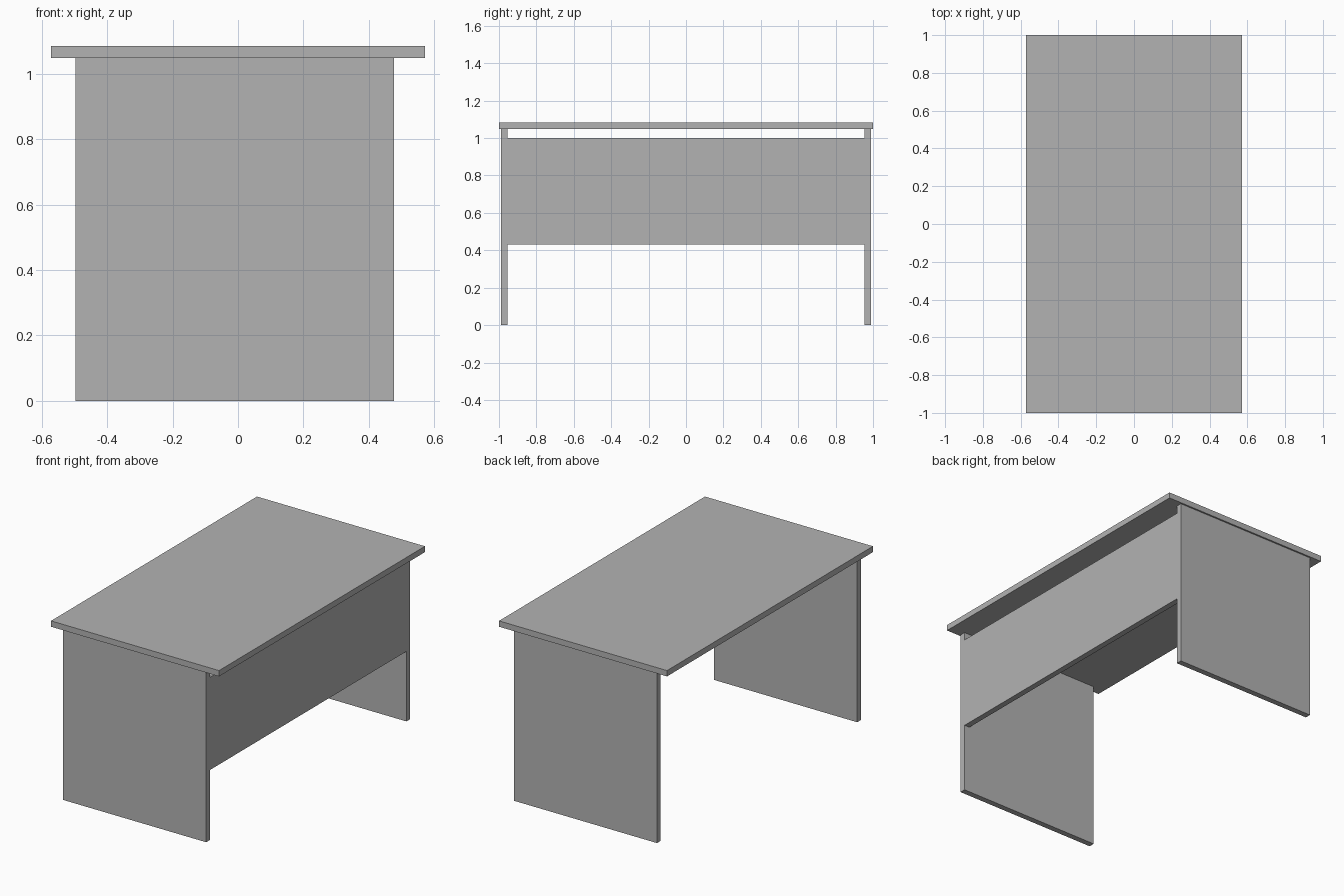
import bpy

if "Cube" in bpy.data.objects:
    bpy.data.objects.remove(bpy.data.objects["Cube"])

grey = bpy.data.materials.new("plain grey")
grey.diffuse_color = (0.45, 0.45, 0.45, 1.0)
grey.use_nodes = True
grey.node_tree.nodes["Principled BSDF"].inputs["Base Color"].default_value = grey.diffuse_color


def board(name, x, y, z):
    """Flat board spanning the given (min, max) ranges."""
    bpy.ops.mesh.primitive_cube_add(size=1)
    ob = bpy.context.object
    ob.name = name
    for v in ob.data.vertices:
        v.co = [r[1] if c > 0 else r[0] for c, r in zip(v.co, (x, y, z))]
    ob.data.materials.append(grey)
    return ob


T = 0.036                    # board thickness
LEG_X = (-0.496, 0.477)      # legs sit slightly off centre under the top
LEG_Y = 0.99                 # outer face of the legs
TOP_Z = 1.084

# Overhanging top
board("desk_top", (-0.571, 0.571), (-1, 1), (TOP_Z - T, TOP_Z))

# Full-depth panel legs at each end
board("front_leg", LEG_X, (-LEG_Y, -LEG_Y + T), (0, TOP_Z - T))
board("back_leg", LEG_X, (LEG_Y - T, LEG_Y), (0, TOP_Z - T))

# Modesty panel flush with the leg edges, with a gap under the top
board("modesty_panel", (LEG_X[1] - T, LEG_X[1]),
      (-LEG_Y + T, LEG_Y - T), (0.43, 1.0))
